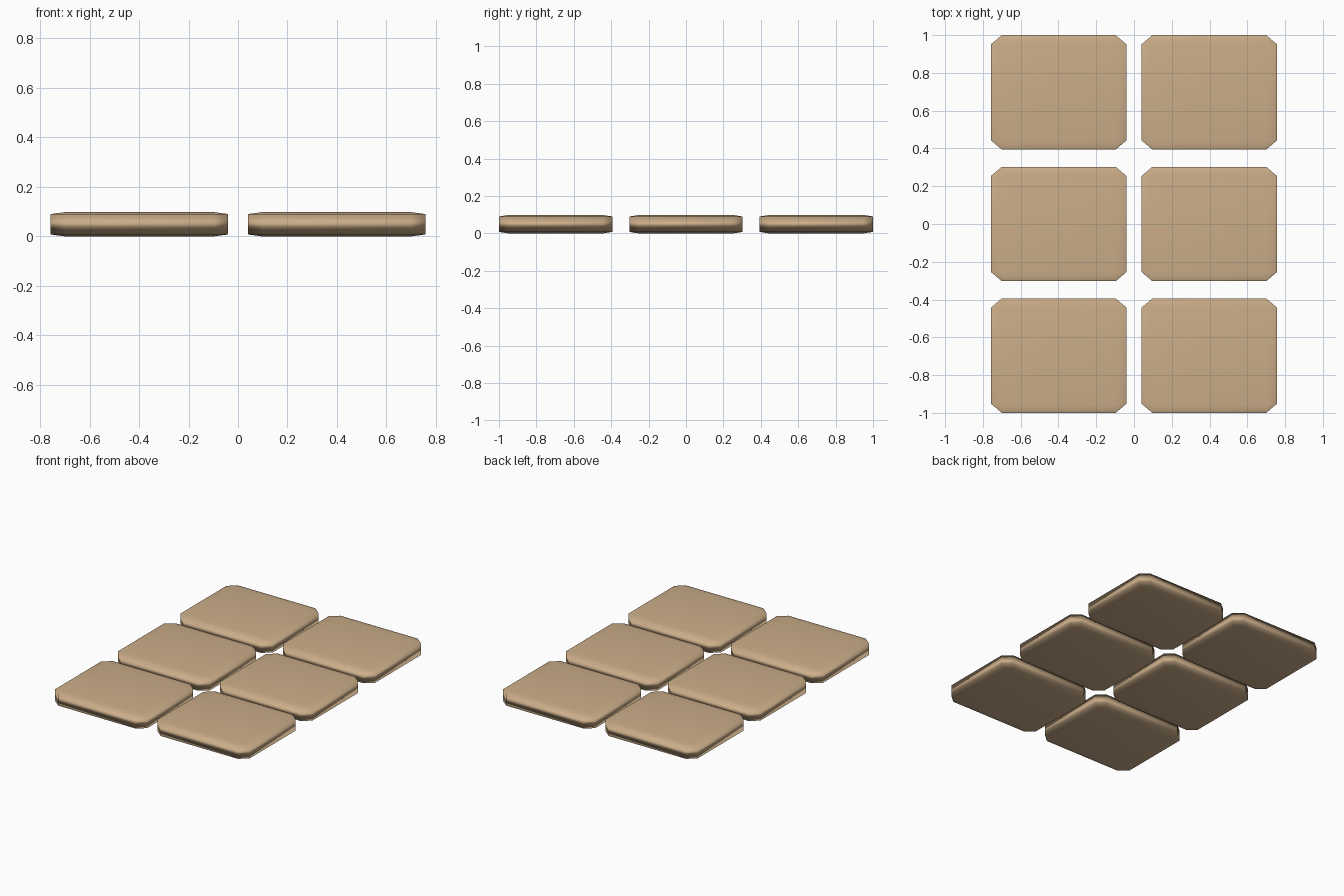
import bpy

if "Cube" in bpy.data.objects:
    bpy.data.objects.remove(bpy.data.objects["Cube"])

TILE = (0.717, 0.606, 0.098)   # width, depth, thickness
STEP_X, STEP_Y = 0.797, 0.697  # spacing between tile centres

clay = bpy.data.materials.new("tan_clay")
clay.diffuse_color = (0.60, 0.42, 0.25, 1)
clay.use_nodes = True
clay.node_tree.nodes["Principled BSDF"].inputs["Base Color"].default_value = clay.diffuse_color


def tile(name, x, y):
    # Bevel acts on the unit cube, so the chamfer stretches with the tile scale
    bpy.ops.mesh.primitive_cube_add(size=1, location=(x, y, TILE[2] / 2))
    ob = bpy.context.object
    ob.name = name
    ob.scale = TILE
    bevel = ob.modifiers.new("soft_edge", 'BEVEL')
    bevel.width = 0.08
    bevel.segments = 1
    bevel.limit_method = 'NONE'
    bpy.ops.object.shade_smooth()
    ob.data.materials.append(clay)


# Two columns by three rows of paving tiles
for col, x in (("left", -STEP_X / 2), ("right", STEP_X / 2)):
    for row, y in (("front", -STEP_Y), ("middle", 0), ("back", STEP_Y)):
        tile(f"tile_{row}_{col}", x, y)
